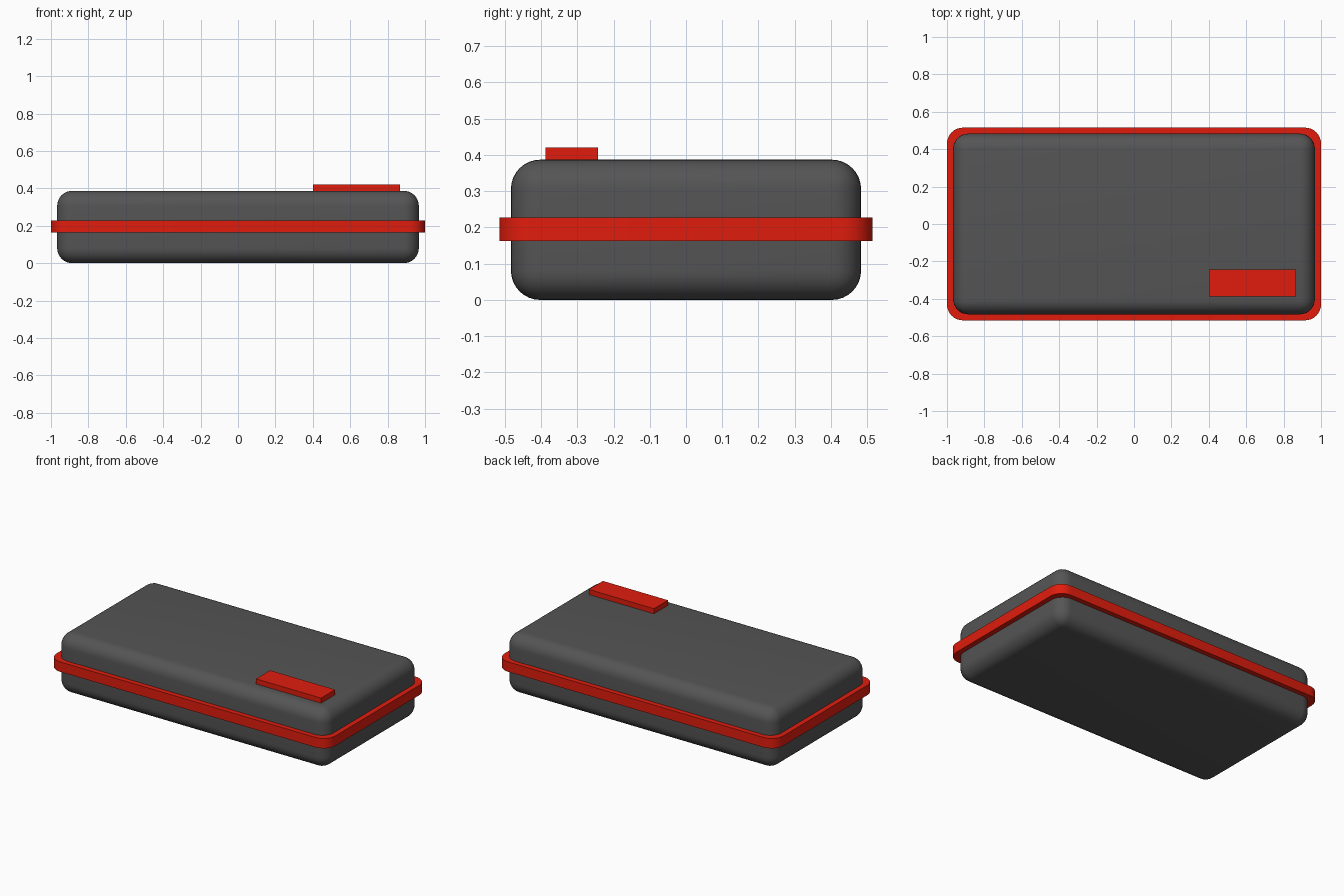
import bpy, bmesh, math

if "Cube" in bpy.data.objects:
    bpy.data.objects.remove(bpy.data.objects["Cube"])


def material(name, color):
    m = bpy.data.materials.new(name)
    m.diffuse_color = color
    m.use_nodes = True
    m.node_tree.nodes["Principled BSDF"].inputs["Base Color"].default_value = m.diffuse_color
    return m


def box(name, lo, hi, mat, radius=0.0, upright_only=False, segments=8):
    """Box between two corners, with all or only its upright edges rounded."""
    bm = bmesh.new()
    bmesh.ops.create_cube(bm, size=1)
    for v in bm.verts:
        v.co = [(a + b) / 2 + c * (b - a) for a, b, c in zip(lo, hi, v.co)]
    if radius:
        edges = [e for e in bm.edges if not upright_only
                 or abs(e.verts[0].co.z - e.verts[1].co.z) > 0.001]
        bmesh.ops.bevel(bm, geom=edges, offset=radius, offset_type='OFFSET',
                        segments=segments, profile=0.5, affect='EDGES')
    mesh = bpy.data.meshes.new(name)
    bm.to_mesh(mesh)
    bm.free()
    mesh.materials.append(mat)
    obj = bpy.data.objects.new(name, mesh)
    bpy.context.collection.objects.link(obj)
    if radius:
        bpy.ops.object.select_all(action='DESELECT')
        obj.select_set(True)
        bpy.context.view_layer.objects.active = obj
        bpy.ops.object.shade_smooth_by_angle(angle=math.radians(35))
    return obj


dark = material("dark_grey", (0.09, 0.09, 0.09, 1))
red = material("red", (0.75, 0.012, 0.004, 1))

# Rounded case
box("case_body", (-0.967, -0.483, 0), (0.967, 0.483, 0.387), dark, 0.081)
# Band around the middle, rounded in plan
box("middle_band", (-1, -0.515, 0.163), (1, 0.515, 0.227), red, 0.085, upright_only=True)
# Raised plate near the front right corner of the lid
box("lid_plate", (0.40, -0.387, 0.38), (0.867, -0.243, 0.42), red)
